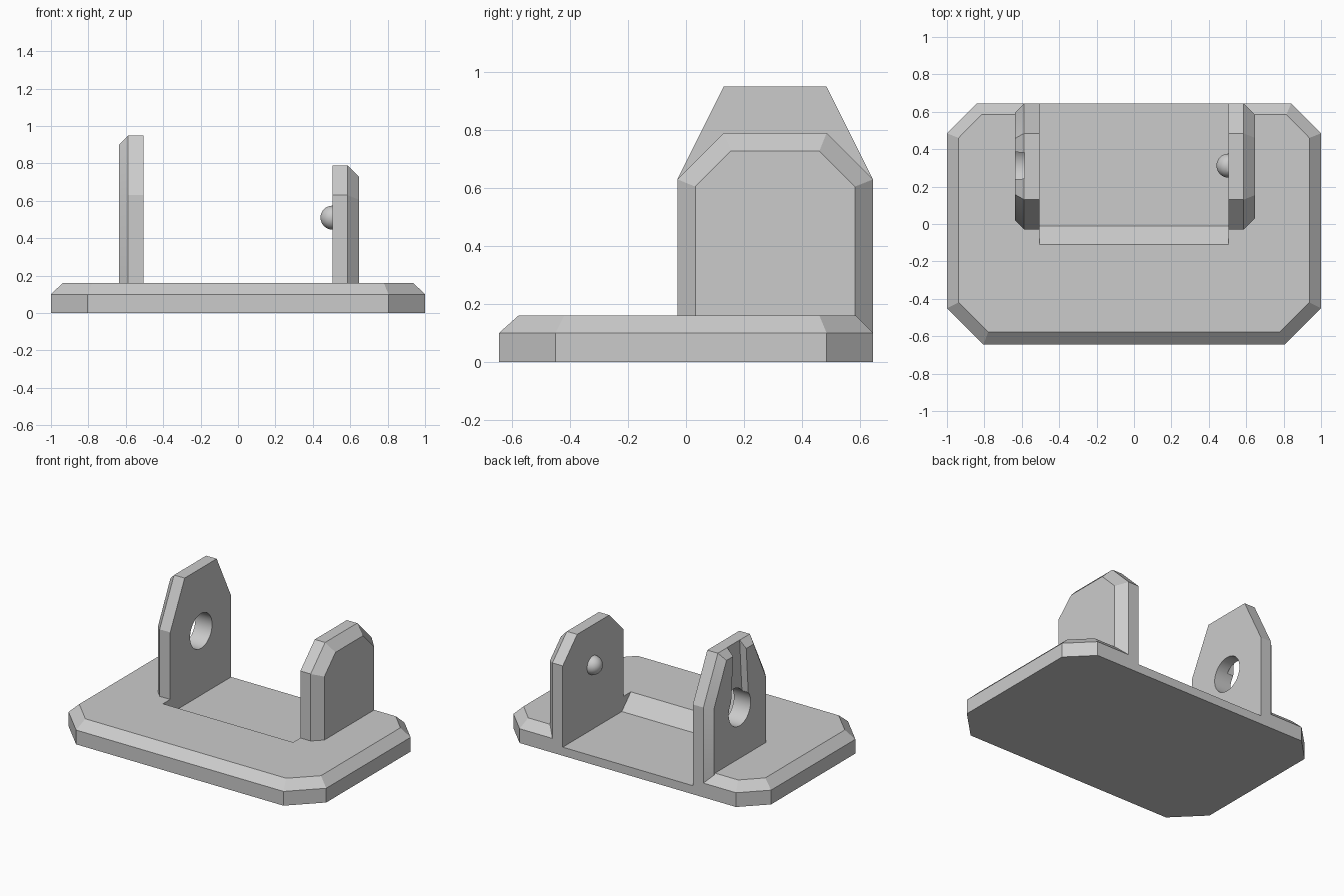
import bpy, bmesh, math
from mathutils import Matrix

cube = bpy.data.objects.get("Cube")
if cube:
    bpy.data.objects.remove(cube, do_unlink=True)

grey = bpy.data.materials.new("plain grey")
grey.use_nodes = True
colour = (0.6, 0.6, 0.6, 1)
grey.diffuse_color = colour
grey.node_tree.nodes["Principled BSDF"].inputs["Base Color"].default_value = colour


def make_object(name, bm):
    bmesh.ops.recalc_face_normals(bm, faces=bm.faces[:])
    mesh = bpy.data.meshes.new(name)
    bm.to_mesh(mesh)
    bm.free()
    mesh.materials.append(grey)
    obj = bpy.data.objects.new(name, mesh)
    bpy.context.collection.objects.link(obj)
    return obj


def loft(name, rings):
    """Skin a stack of matching rings and cap both ends."""
    bm = bmesh.new()
    rows = [[bm.verts.new(p) for p in ring] for ring in rings]
    for a, b in zip(rows, rows[1:]):
        for i in range(len(a)):
            j = (i + 1) % len(a)
            bm.faces.new((a[i], a[j], b[j], b[i]))
    bm.faces.new(rows[0])
    bm.faces.new(rows[-1])
    return make_object(name, bm)


def across_x(x, profile):
    return [(x, y, z) for y, z in profile]


def cut(target, cutter):
    mod = target.modifiers.new("cut", 'BOOLEAN')
    mod.operation = 'DIFFERENCE'
    mod.solver = 'EXACT'
    mod.object = cutter
    bpy.context.view_layer.objects.active = target
    bpy.ops.object.modifier_apply(modifier=mod.name)
    bpy.data.objects.remove(cutter, do_unlink=True)


def smooth(obj):
    bpy.ops.object.select_all(action='DESELECT')
    obj.select_set(True)
    bpy.context.view_layer.objects.active = obj
    bpy.ops.object.shade_smooth_by_angle(angle=math.radians(25))


# Base plate with clipped corners and a bevelled rim
def base_ring(z, x, front, back, front_x, front_y, back_x, back_y):
    half = [(front_x, front), (x, front_y), (x, back_y), (back_x, back)]
    return [(a, b, z) for a, b in half] + [(-a, b, z) for a, b in reversed(half)]


outer = (1, -0.645, 0.645, 0.805, -0.45, 0.84, 0.485)
inner = (0.938, -0.578, 0.585, 0.78, -0.42, 0.815, 0.46)
base = loft("base_plate", [base_ring(0, *outer), base_ring(0.1, *outer),
                           base_ring(0.16, *inner)])

# Sunken floor between the brackets, ramped at the front and open at the back
recess = [(-0.15, 0.2), (-0.01, 0.06), (0.8, 0.06), (0.8, 0.2)]
cut(base, loft("recess_cutter", [across_x(x, recess) for x in (-0.505, 0.505)]))


# Upright brackets, chamfered on their outer side
def bracket_profile(inset, shoulder, top, top_front, top_back):
    front, back = -0.03 + inset, 0.645 - inset
    return [(front, 0.1), (front, shoulder), (top_front, top),
            (top_back, top), (back, shoulder), (back, 0.1)]


low_in = bracket_profile(0, 0.63, 0.79, 0.13, 0.485)
low_out = bracket_profile(0.062, 0.605, 0.728, 0.155, 0.46)
low = loft("left_bracket", [across_x(0.505, low_in), across_x(0.585, low_in),
                            across_x(0.648, low_out)])

tall_in = bracket_profile(0, 0.63, 0.95, 0.13, 0.485)
tall_out = bracket_profile(0.05, 0.618, 0.902, 0.157, 0.458)
tall = loft("right_bracket", [across_x(-0.505, tall_in), across_x(-0.587, tall_in),
                              across_x(-0.635, tall_out)])

# Round pin hole and the tapered guide groove above it
pin_y, pin_z = 0.312, 0.51
groove = [(pin_y - 0.1, pin_z), (pin_y + 0.1, pin_z),
          (pin_y + 0.066, 1), (pin_y - 0.066, 1)]
cut(tall, loft("groove_cutter", [across_x(x, groove) for x in (-0.7, -0.586)]))
circle = [(pin_y + 0.122 * math.cos(a), pin_z + 0.122 * math.sin(a))
          for a in (math.tau * i / 48 for i in range(48))]
cut(tall, loft("hole_cutter", [across_x(x, circle) for x in (-0.8, -0.4)]))
smooth(tall)

# Half-round locating bump on the inner face of the low bracket
bm = bmesh.new()
bmesh.ops.create_uvsphere(bm, u_segments=32, v_segments=16, radius=0.064)
bmesh.ops.bisect_plane(bm, geom=bm.verts[:] + bm.edges[:] + bm.faces[:],
                       plane_co=(0, 0, 0), plane_no=(0, 0, 1), clear_inner=True)
bmesh.ops.rotate(bm, verts=bm.verts[:], matrix=Matrix.Rotation(-math.pi / 2, 3, 'Y'))
bmesh.ops.translate(bm, verts=bm.verts[:], vec=(0.505, pin_y, pin_z))
bump = make_object("locating_bump", bm)
smooth(bump)
